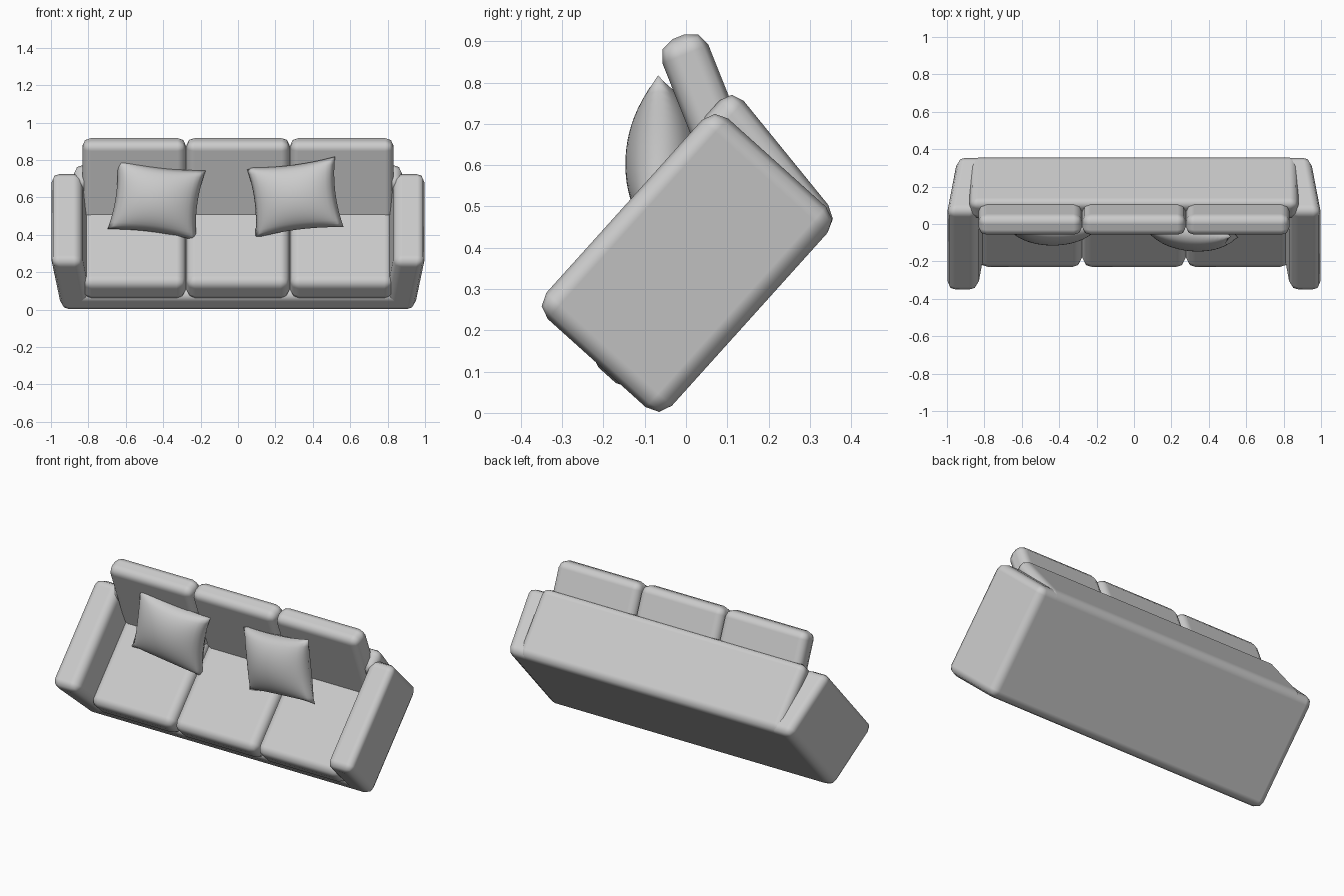
import bpy, bmesh
from math import radians, sqrt
from mathutils import Matrix

if "Cube" in bpy.data.objects:
    bpy.data.objects.remove(bpy.data.objects["Cube"])

TILT = Matrix.Rotation(radians(48), 4, 'X')   # the whole sofa is tipped forward


def finish(name, bm, matrix, bevel=0.0):
    bmesh.ops.recalc_face_normals(bm, faces=bm.faces)
    me = bpy.data.meshes.new(name)
    bm.to_mesh(me)
    bm.free()
    for p in me.polygons:
        p.use_smooth = True
    ob = bpy.data.objects.new(name, me)
    bpy.context.collection.objects.link(ob)
    ob.matrix_world = matrix
    if bevel:
        m = ob.modifiers.new("round", 'BEVEL')
        m.width = bevel
        m.segments = 2
        m.limit_method = 'NONE'
        m.harden_normals = True
    return ob


def block(name, low, high, z0, z1, bevel, matrix=TILT):
    """Tapered block: low and high are (x0, x1, y0, y1) at heights z0 and z1."""
    bm = bmesh.new()
    rings = []
    for (x0, x1, y0, y1), z in ((low, z0), (high, z1)):
        rings.append([bm.verts.new((x, y, z)) for x, y in
                      ((x0, y0), (x1, y0), (x1, y1), (x0, y1))])
    a, b = rings
    bm.faces.new(a[::-1])
    bm.faces.new(b)
    for i in range(4):
        j = (i + 1) % 4
        bm.faces.new((a[i], a[j], b[j], b[i]))
    return finish(name, bm, matrix, bevel)


def pillow(name, loc, roll, yaw, w=0.48, h=0.38, t=0.1, n=20):
    bm = bmesh.new()
    for side in (-1, 1):
        grid = []
        for i in range(n + 1):
            row = []
            for j in range(n + 1):
                u, v = 2 * i / n - 1, 2 * j / n - 1
                row.append(bm.verts.new((
                    w / 2 * u * (1 - 0.09 * (1 - v * v)),
                    side * t * sqrt(max(0, (1 - u * u) * (1 - v * v))),
                    h / 2 * v * (1 - 0.09 * (1 - u * u)))))
            grid.append(row)
        for i in range(n):
            for j in range(n):
                bm.faces.new((grid[i][j], grid[i + 1][j],
                              grid[i + 1][j + 1], grid[i][j + 1]))
    bmesh.ops.remove_doubles(bm, verts=bm.verts, dist=1e-5)
    m = (Matrix.Translation(loc) @ Matrix.Rotation(radians(yaw), 4, 'Z')
         @ Matrix.Rotation(radians(roll), 4, 'Y'))
    return finish(name, bm, m)


# Base and flared back panel
block("base", (-0.89, 0.89, -0.055, 0.594), (-0.89, 0.89, -0.055, 0.594), 0.037, 0.17, 0.045)
block("back_panel", (-0.875, 0.875, 0.45, 0.598), (-0.88, 0.88, 0.52, 0.662), 0.037, 0.446, 0.045)

# Flared arms
for s, side in ((-1, "left"), (1, "right")):
    lo, hi = sorted((s * 0.78, s * 0.945)), sorted((s * 0.835, s * 1.003))
    block(side + "_arm", (*lo, -0.055, 0.598), (*hi, -0.055, 0.598), 0.037, 0.446, 0.045)

# Seat and back cushions, the back ones leaning away from the seat
LEAN = Matrix.Rotation(radians(21.7), 4, 'X')
for i, x in enumerate((-0.555, 0.0, 0.555)):
    r = (x - 0.277, x + 0.277)
    block(f"seat_cushion_{i + 1}", (*r, -0.06, 0.5), (*r, -0.06, 0.5), 0.125, 0.282, 0.05)
    block(f"back_cushion_{i + 1}", (*r, 0.26, 0.38), (*r, 0.26, 0.38), 0.40, 0.853, 0.045, LEAN)

# Throw pillows
pillow("left_pillow", (-0.435, -0.015, 0.587), 7.5, 0)
pillow("right_pillow", (0.305, -0.045, 0.6), -7, -6)
